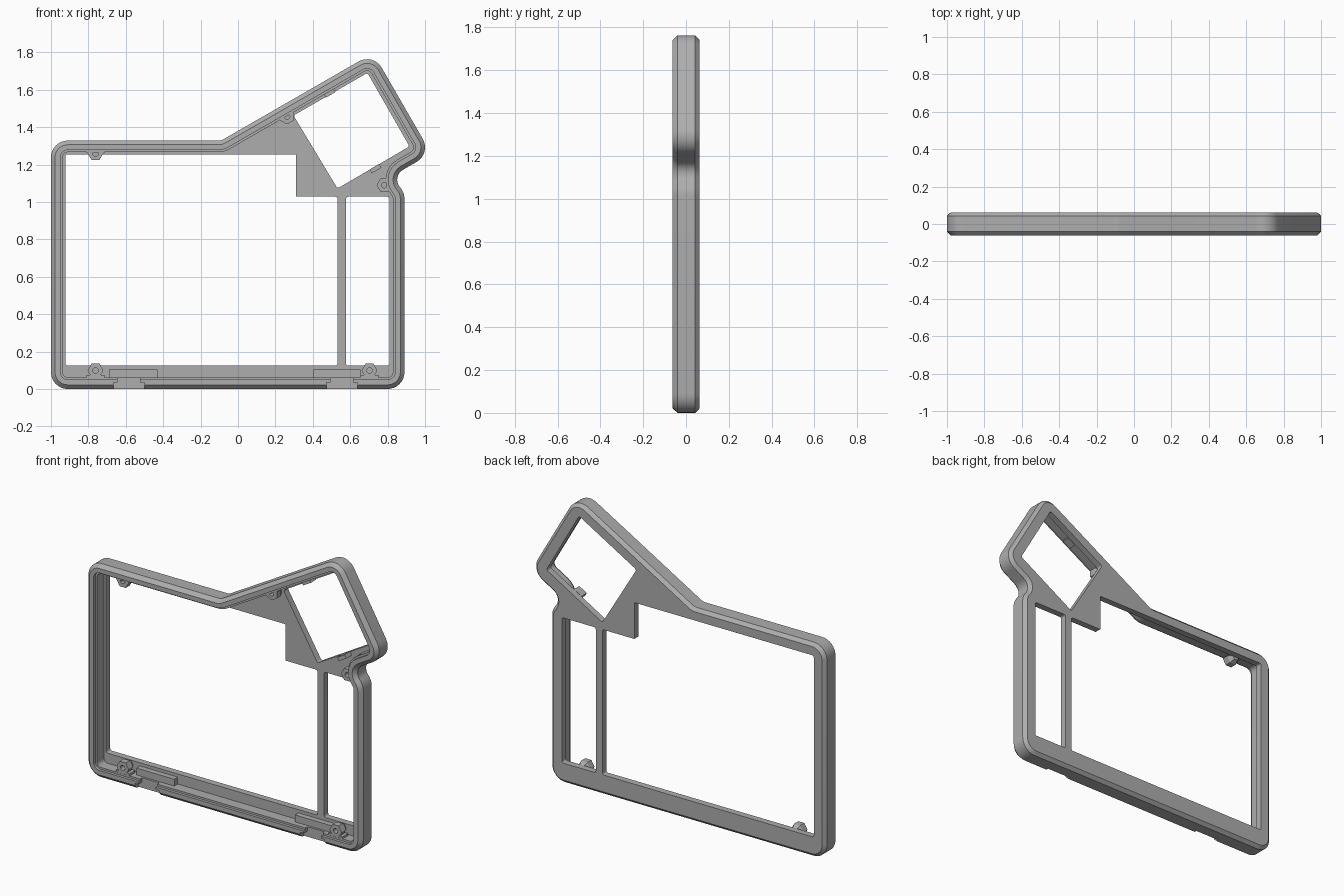
import bpy, bmesh, math
from mathutils import Vector, Matrix

cube = bpy.data.objects.get("Cube")
if cube:
    bpy.data.objects.remove(cube, do_unlink=True)

grey = bpy.data.materials.new("plain grey")
grey.use_nodes = True
COLOUR = (0.42, 0.42, 0.42, 1)
grey.diffuse_color = COLOUR
grey.node_tree.nodes["Principled BSDF"].inputs["Base Color"].default_value = COLOUR

FRONT, BACK, FLOOR = -0.0625, 0.0625, 0.022


def ring(corners, inset=0.0, steps=8):
    """Inset a clockwise outline of (x, z, radius) corners and round them."""
    pts = []
    n = len(corners)
    for i, (x, z, r) in enumerate(corners):
        p = Vector((x, z))
        a = (p - Vector(corners[i - 1][:2])).normalized()
        b = (Vector(corners[(i + 1) % n][:2]) - p).normalized()
        na, nb = Vector((a.y, -a.x)), Vector((b.y, -b.x))
        turn = a.x * b.y - a.y * b.x
        p = p + (na + nb) * inset / (1 + na.dot(nb))
        r = max(r - inset if turn < 0 else r + inset, 0.004)
        side = -1 if turn < 0 else 1
        half = a.angle(b) / 2
        start = p - a * r * math.tan(half)
        centre = start - na * r * side
        arm = start - centre
        for k in range(steps + 1):
            t = side * 2 * half * k / steps
            pts.append(centre + Matrix.Rotation(t, 2) @ arm)
    return pts


def loft(name, rings):
    """Skin a stack of (points, y) rings and cap both ends."""
    bm = bmesh.new()
    loops = [[bm.verts.new((p.x, y, p.y)) for p in pts] for pts, y in rings]
    for lo, hi in zip(loops, loops[1:]):
        for i in range(len(lo)):
            j = (i + 1) % len(lo)
            bm.faces.new((lo[i], lo[j], hi[j], hi[i]))
    bm.faces.new(loops[0])
    bm.faces.new(loops[-1])
    bmesh.ops.recalc_face_normals(bm, faces=bm.faces)
    mesh = bpy.data.meshes.new(name)
    bm.to_mesh(mesh)
    bm.free()
    mesh.materials.append(grey)
    obj = bpy.data.objects.new(name, mesh)
    bpy.context.collection.objects.link(obj)
    return obj


def prism(name, corners, y0, y1, steps=4):
    pts = ring(corners, 0, steps)
    return loft(name, [(pts, y0), (pts, y1)])


def block(name, x0, x1, z0, z1, y0, y1):
    pts = [Vector(p) for p in ((x0, z0), (x0, z1), (x1, z1), (x1, z0))]
    return loft(name, [(pts, y0), (pts, y1)])


def cut(obj, cutter):
    cutter.hide_render = True
    mod = obj.modifiers.new("cut", "BOOLEAN")
    mod.operation, mod.solver, mod.object = "DIFFERENCE", "EXACT", cutter
    bpy.context.view_layer.objects.active = obj
    bpy.ops.object.modifier_apply(modifier=mod.name)
    bpy.data.objects.remove(cutter, do_unlink=True)


# Tray: chamfered outer wall, stepped rim and back panel
outline = [(-1, 0, 0.09), (-1, 1.328, 0.09), (-0.09, 1.328, 0.06),
           (0.723, 1.796, 0.09), (1.033, 1.259, 0.09),
           (0.82, 1.136, 0.06), (0.89, 1.05, 0.1), (0.89, 0, 0.09)]
profile = [(0.062, FLOOR), (0.062, -0.045), (0.05, -0.045), (0.05, FRONT),
           (0.022, FRONT), (0, -0.04), (0, 0.043), (0.02, BACK)]
shell = loft("frame_shell", [(ring(outline, d), y) for d, y in profile])

# Openings through the back panel
R = 0.012
openings = [
    [(-0.923, 0.125, R), (-0.923, 1.254, R), (0.31, 1.254, 0.004),
     (0.31, 1.028, 0.004), (0.532, 1.028, R), (0.532, 0.125, R)],
    [(0.577, 0.125, R), (0.577, 1.028, R), (0.81, 1.028, R), (0.81, 0.125, R)],
    [(0.532, 1.072, R), (0.297, 1.462, R), (0.692, 1.69, R), (0.917, 1.297, R)],
]
for corners in openings:
    cut(shell, prism("opening_cutter", corners, 0, 0.1))

# Hinge notches in the bottom wall
for x in (-0.583, 0.555):
    cut(shell, block("notch_cutter", x - 0.083, x + 0.083, -0.05, 0.035, -0.1, -0.025))
    cut(shell, block("slot_cutter", x - 0.06, x + 0.06, 0.03, 0.07, -0.1, -0.025))

# Screw bosses: tapered hexagons with a pilot hole
bosses = [(-0.762, 1.26, 0), (0.262, 1.457, 30), (0.783, 1.09, 60),
          (-0.762, 0.099, 0), (0.703, 0.099, 0)]


def polygon(x, z, radius, sides, spin=0):
    return [Vector((x + radius * math.cos(math.radians(spin) - math.tau * k / sides),
                    z + radius * math.sin(math.radians(spin) - math.tau * k / sides)))
            for k in range(sides)]


for i, (x, z, spin) in enumerate(bosses):
    wide, slim = polygon(x, z, 0.042, 6, spin), polygon(x, z, 0.024, 6, spin)
    boss = loft(f"screw_boss_{i + 1}", [(wide, -0.045), (wide, -0.005), (slim, FLOOR + 0.002)])
    hole = polygon(x, z, 0.015, 16)
    cut(boss, loft("hole_cutter", [(hole, -0.1), (hole, 0.0)]))

# Webs joining the bosses to the wall
for name, x, z0, z1 in (("top_web", -0.762, 1.262, 1.275),
                        ("left_web", -0.762, 0.055, 0.075),
                        ("right_web", 0.703, 0.055, 0.075)):
    block(name, x - 0.048, x + 0.048, z0, z1, -0.044, 0.01)

# Raised hinge pads on the floor by the bottom wall
for name, x0, x1 in (("left_pad", 0.4, 0.655), ("right_pad", -0.69, -0.43)):
    block(name, x0, x1, 0.058, 0.105, -0.012, FLOOR + 0.003)

# Small snap tabs along the tilted window
c, s = math.cos(math.radians(30)), math.sin(math.radians(30))
for name, x, z in (("upper_tab", 0.49, 1.583), ("lower_tab", 0.735, 1.178)):
    pts = [Vector((x + u * c - v * s, z + u * s + v * c))
           for u, v in ((-0.03, -0.012), (-0.03, 0.012), (0.03, 0.012), (0.03, -0.012))]
    loft(name, [(pts, -0.03), (pts, FLOOR)])

# Smooth rounded corners, keep edges crisp
bpy.ops.object.select_all(action="DESELECT")
shell.select_set(True)
bpy.context.view_layer.objects.active = shell
bpy.ops.object.shade_smooth_by_angle(angle=math.radians(25))
